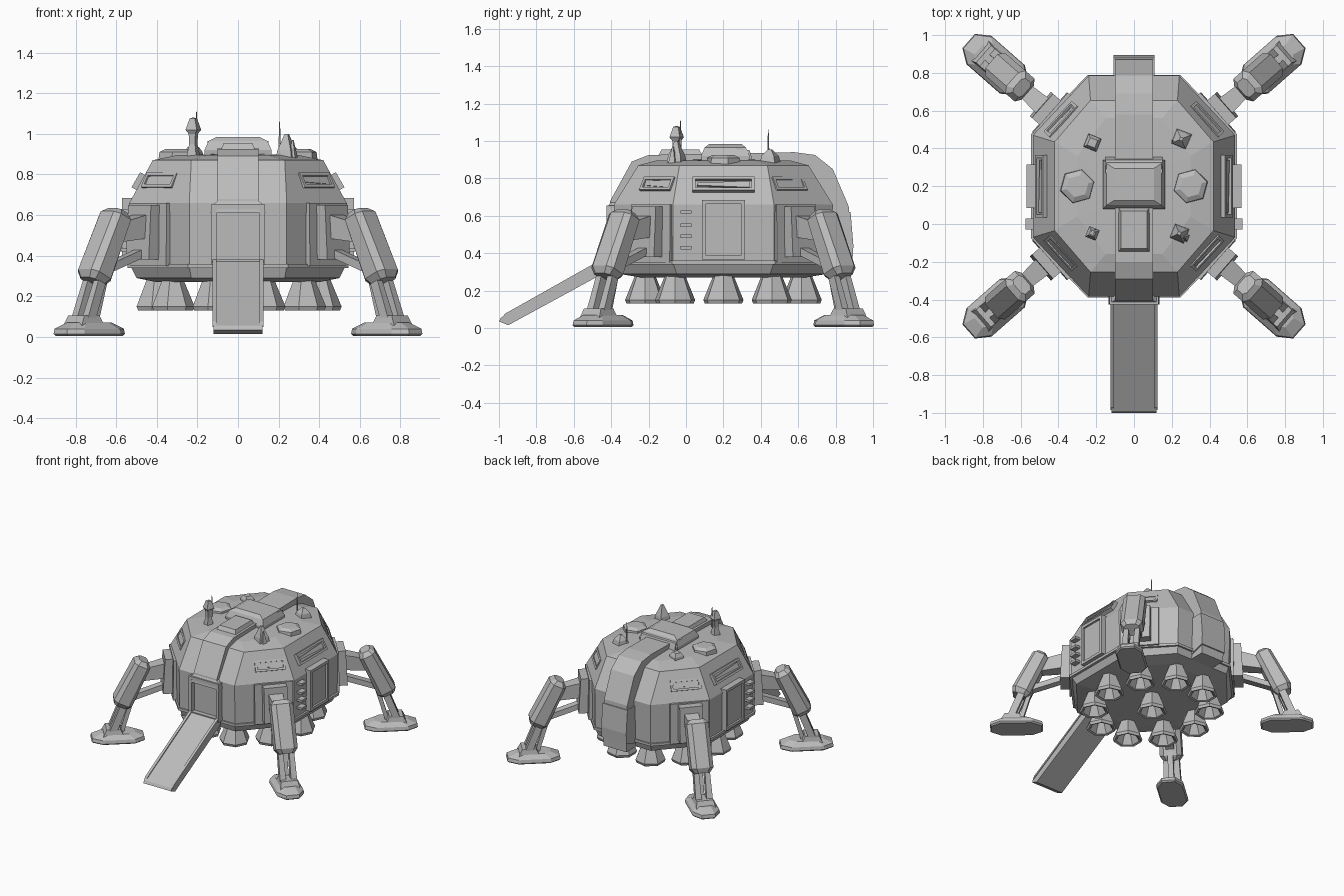
import bpy, bmesh, math
from mathutils import Vector, Matrix

cube = bpy.data.objects.get("Cube")
if cube:
    bpy.data.objects.remove(cube)

grey = bpy.data.materials.new("hull grey")
grey.use_nodes = True
grey.diffuse_color = (0.5, 0.5, 0.5, 1)
grey.node_tree.nodes["Principled BSDF"].inputs["Base Color"].default_value = (0.5, 0.5, 0.5, 1)

CY = 0.2  # hull centre in y


def finish(name, bm, matrix=Matrix()):
    bmesh.ops.recalc_face_normals(bm, faces=bm.faces)
    mesh = bpy.data.meshes.new(name)
    bm.to_mesh(mesh)
    bm.free()
    mesh.materials.append(grey)
    ob = bpy.data.objects.new(name, mesh)
    ob.matrix_world = matrix
    bpy.context.collection.objects.link(ob)
    return ob


def loft(name, rings, matrix=Matrix()):
    """Skin a list of equal-length point rings and cap both ends."""
    bm = bmesh.new()
    loops = [[bm.verts.new(p) for p in ring] for ring in rings]
    n = len(loops[0])
    for a, b in zip(loops, loops[1:]):
        for i in range(n):
            j = (i + 1) % n
            bm.faces.new((a[i], a[j], b[j], b[i]))
    bm.faces.new(loops[0])
    bm.faces.new(loops[-1])
    return finish(name, bm, matrix)


def box(bm, centre, size):
    m = Matrix.Translation(centre) @ Matrix.Diagonal((*size, 1))
    bmesh.ops.create_cube(bm, size=1, matrix=m)


def octagon(a, b, ca, cb, z):
    """Eight-sided ring: half sizes a, b and flat half lengths ca (on x ends), cb (on y ends)."""
    pts = [(a, ca), (cb, b), (-cb, b), (-a, ca), (-a, -ca), (-cb, -b), (cb, -b), (a, -ca)]
    return [(x, y, z) for x, y in pts]


def polygon(r, z, sides=6):
    return [(r * math.cos(t), r * math.sin(t), z)
            for t in (2 * math.pi * i / sides for i in range(sides))]


def rect(x, y, z):
    return [(x, y, z), (-x, y, z), (-x, -y, z), (x, -y, z)]


def beam(name, p, q, w0, d0, w1, d1, matrix=Matrix()):
    """Tapered bar from p to q in the local xz plane (w across y, d in plane)."""
    p, q = Vector(p), Vector(q)
    z = (q - p).normalized()
    y = Vector((0, 1, 0))
    x = y.cross(z)
    rings = []
    for c, w, d in ((p, w0, d0), (q, w1, d1)):
        rings.append([c + x * sx * d / 2 + y * sy * w / 2
                      for sx, sy in ((1, 1), (-1, 1), (-1, -1), (1, -1))])
    return loft(name, rings, matrix)


def frame(name, matrix, w, h, rim, depth, plate):
    """Raised rim (local x wide, y high, z outward) around a sunken plate."""
    bm = bmesh.new()
    for s in (-1, 1):
        box(bm, (s * (w - rim) / 2, 0, 0), (rim, h, depth * 2))
        box(bm, (0, s * (h - rim) / 2, 0), (w - 2 * rim, rim, depth * 2))
    box(bm, (0, 0, 0), (w - 2 * rim, h - 2 * rim, plate * 2))
    return finish(name, bm, matrix)


def facing(angle, r, z, tilt=0):
    """Frame on the hull at an angle: x sideways, y up, z outward; tilt leans it back."""
    out = Vector((math.cos(angle), math.sin(angle), 0))
    m = Matrix((Vector((-out.y, out.x, 0)), Vector((0, 0, 1)), out)).transposed().to_4x4()
    pos = Matrix.Translation((out.x * r, out.y * r + CY, z))
    return pos @ m @ Matrix.Rotation(-tilt, 4, 'X')


# Hull: stacked octagons
hull_at = Matrix.Translation((0, CY, 0))
loft("hull", [octagon(*p) for p in (
    (0.40, 0.44, 0.2, 0.19, 0.27), (0.50, 0.56, 0.25, 0.23, 0.29), (0.53, 0.58, 0.27, 0.24, 0.35),
    (0.535, 0.585, 0.27, 0.24, 0.66), (0.42, 0.455, 0.235, 0.23, 0.87),
    (0.3, 0.36, 0.16, 0.15, 0.895), (0.12, 0.2, 0.1, 0.06, 0.9))], hull_at)
loft("skirt_band", [octagon(0.545, 0.59, 0.275, 0.245, z) for z in (0.34, 0.36)], hull_at)

# Spine running over the roof and down the back
spine = [(-0.41, 0.62), (-0.405, 0.68), (-0.29, 0.89), (-0.2, 0.925), (0.58, 0.94), (0.69, 0.925), (0.785, 0.85),
         (0.87, 0.65), (0.885, 0.42), (0.88, 0.29), (0.72, 0.29), (0.68, 0.6), (0.5, 0.8), (-0.1, 0.8), (-0.3, 0.62)]
loft("spine", [[(x, y, z) for y, z in spine] for x in (-0.1, 0.1)])
loft("spine_back_panel", [[(x, y, z) for y, z in ((0.7, 0.3), (0.89, 0.36), (0.895, 0.44), (0.88, 0.62), (0.7, 0.62))]
                          for x in (-0.108, 0.108)])

# Cupola on the roof
loft("cupola", [rect(0.165, 0.125, 0.88), rect(0.165, 0.13, 0.92), rect(0.145, 0.11, 0.965), rect(0.105, 0.085, 0.985)],
     Matrix.Translation((0, 0.21, 0)))
loft("cupola_visor", [[(x, y, z) for y, z in ((0.27, 0.9), (0.27, 0.965), (0.34, 0.95), (0.355, 0.9))]
                      for x in (-0.15, 0.15)])
loft("roof_step", [rect(0.085, 0.12, 0.92), rect(0.07, 0.1, 0.955)], Matrix.Translation((0, -0.03, 0)))

# Entrance and ramp
frame("entrance", facing(-math.pi / 2, 0.58, 0.505), 0.26, 0.30, 0.025, 0.045, 0.01)
loft("entrance_lintel", [rect(0.135, 0.05, 0.61), rect(0.13, 0.045, 0.645), rect(0.1, 0.03, 0.67)],
     Matrix.Translation((0, -0.375, 0)))
ramp = [(-0.39, 0.375), (-0.42, 0.375), (-0.99, 0.055), (-1.0, 0.035), (-0.95, 0.015), (-0.39, 0.32)]
loft("ramp", [[(x, y, z) for y, z in ramp] for x in (-0.12, 0.12)])
for s in (-1, 1):
    loft("ramp_rail", [[(s * x, y, z) for y, z in ((-0.41, 0.375), (-0.41, 0.39), (-0.97, 0.075), (-0.985, 0.05))]
                       for x in (0.105, 0.125)])

# Windows on the sloping belt: four diagonals and two sides
lean = 0.52
diagonal = math.radians(42.5)
for side in (0, math.pi):
    frame("side_window", facing(side, 0.482, 0.762, lean), 0.33, 0.085, 0.016, 0.024, 0.004)
    beam("window_brace", (-0.14, 0, 0.006), (0.14, 0, 0.006), 0.015, 0.02, 0.04, 0.02,
         facing(side, 0.482, 0.762, lean))
    for s in (-1, 1):
        place = facing(side + s * diagonal, 0.508, 0.762, lean)
        frame("corner_window", place, 0.22, 0.08, 0.016, 0.024, 0.004)
        beam("window_brace", (-0.09, 0, 0.006), (0.09, 0, 0.006), 0.015, 0.02, 0.04, 0.02, place)

    # Side door, flanking posts and ladder rungs
    frame("side_door", facing(side, 0.53, 0.525), 0.23, 0.32, 0.022, 0.04, 0.025)
    out = 1 if side == 0 else -1
    bm = bmesh.new()
    for z in (0.43, 0.49, 0.55, 0.62):
        box(bm, (out * 0.545, 0.0, z), (0.06, 0.06, 0.018))
    finish("ladder_rungs", bm)

# Engine bells: ring of ten and one in the centre
bell = [(0.05, 0.30), (0.06, 0.27), (0.11, 0.15), (0.102, 0.13), (0.085, 0.135), (0.04, 0.22)]
spots = [(0, 0)] + [(0.4 * math.cos(i * math.pi / 5), 0.44 * math.sin(i * math.pi / 5)) for i in range(10)]
for x, y in spots:
    loft("engine_bell", [polygon(r, z, 7) for r, z in bell], Matrix.Translation((x, y + CY, 0)))

# Landing legs, built along local x outward from the hull centre
for side in (0, math.pi):
    for s in (-1, 1):
        angle = side + s * math.radians(41.3)
        m = Matrix.Translation((0, CY, 0)) @ Matrix.Rotation(angle, 4, 'Z')
        beam("leg_mount_plate", (0.575, 0, 0.35), (0.575, 0, 0.66), 0.28, 0.04, 0.28, 0.03, m)
        beam("leg_mount", (0.6, 0, 0.38), (0.6, 0, 0.65), 0.17, 0.12, 0.17, 0.09, m)
        beam("upper_arm", (0.6, 0, 0.55), (0.82, 0, 0.51), 0.11, 0.12, 0.075, 0.09, m)
        beam("lower_arm", (0.62, 0, 0.42), (0.88, 0, 0.33), 0.06, 0.04, 0.06, 0.04, m)
        # Chunky housing with clipped ends
        top, low = Vector((0.79, 0, 0.62)), Vector((0.96, 0, 0.265))
        axis = (low - top).normalized()
        across = Vector((0, 1, 0)).cross(axis)
        shapes = ((0.0, 0.10, 0.07), (0.03, 0.16, 0.12), (0.35, 0.16, 0.14), (0.385, 0.11, 0.1))
        loft("leg_housing", [[top + axis * t + across * (u * d / 2) + Vector((0, v * w / 2, 0))
                              for u, v in ((1, .6), (.6, 1), (-.6, 1), (-1, .6), (-1, -.6), (-.6, -1), (.6, -1), (1, -.6))]
                             for t, w, d in shapes], m)
        for v in (-0.04, 0.04):
            side_m = m @ Matrix.Translation((0, v, 0))
            beam("leg_strut", (0.93, 0, 0.3), (1.02, 0, 0.07), 0.035, 0.05, 0.045, 0.05, side_m)
        beam("leg_piston", (0.88, 0, 0.3), (0.95, 0, 0.06), 0.04, 0.03, 0.04, 0.03, m)
        # Foot pad
        foot = m @ Matrix.Translation((0.975, 0, 0))
        loft("foot_pad", [octagon(a, b, b * 0.5, a * 0.62, z) for a, b, z in
                          ((0.18, 0.09, 0.005), (0.19, 0.1, 0.015), (0.185, 0.095, 0.04), (0.12, 0.065, 0.07))], foot)
        loft("ankle", [rect(0.075, 0.07, 0.055), rect(0.05, 0.06, 0.105)], m @ Matrix.Translation((1.01, 0, 0)))

# Roof hatches
for s in (-1, 1):
    loft("roof_hatch", [polygon(0.095, 0.87, 6), polygon(0.09, 0.91, 6), polygon(0.06, 0.925, 6)],
         Matrix.Translation((s * 0.3, 0.2, 0)) @ Matrix.Rotation(0.26, 4, 'Z'))

# Antennas and sensors: (name, x, y, ring radii with heights)
for name, x, y, rings in (
        ("sensor_mast", -0.22, -0.05, ((0.04, 0.87), (0.022, 0.95), (0.025, 1.0), (0.042, 1.02), (0.02, 1.075), (0.005, 1.08))),
        ("sensor_needle", -0.205, -0.03, ((0.007, 0.95), (0.002, 1.11))),
        ("sensor_pod", 0.24, -0.05, ((0.06, 0.87), (0.05, 0.92), (0.03, 0.96), (0.012, 1.0))),
        ("sensor_pod_fin", 0.27, -0.07, ((0.03, 0.87), (0.004, 0.97))),
        ("dish_base", 0.25, 0.45, ((0.065, 0.87), (0.05, 0.92), (0.012, 0.955))),
        ("whip_antenna", 0.205, 0.44, ((0.008, 0.88), (0.005, 0.98), (0.002, 1.06))),
        ("vent", -0.22, 0.43, ((0.055, 0.87), (0.05, 0.91), (0.03, 0.935)))):
    loft(name, [polygon(r, z, 4) for r, z in rings], Matrix.Translation((x, y, 0)) @ Matrix.Rotation(0.4, 4, 'Z'))
